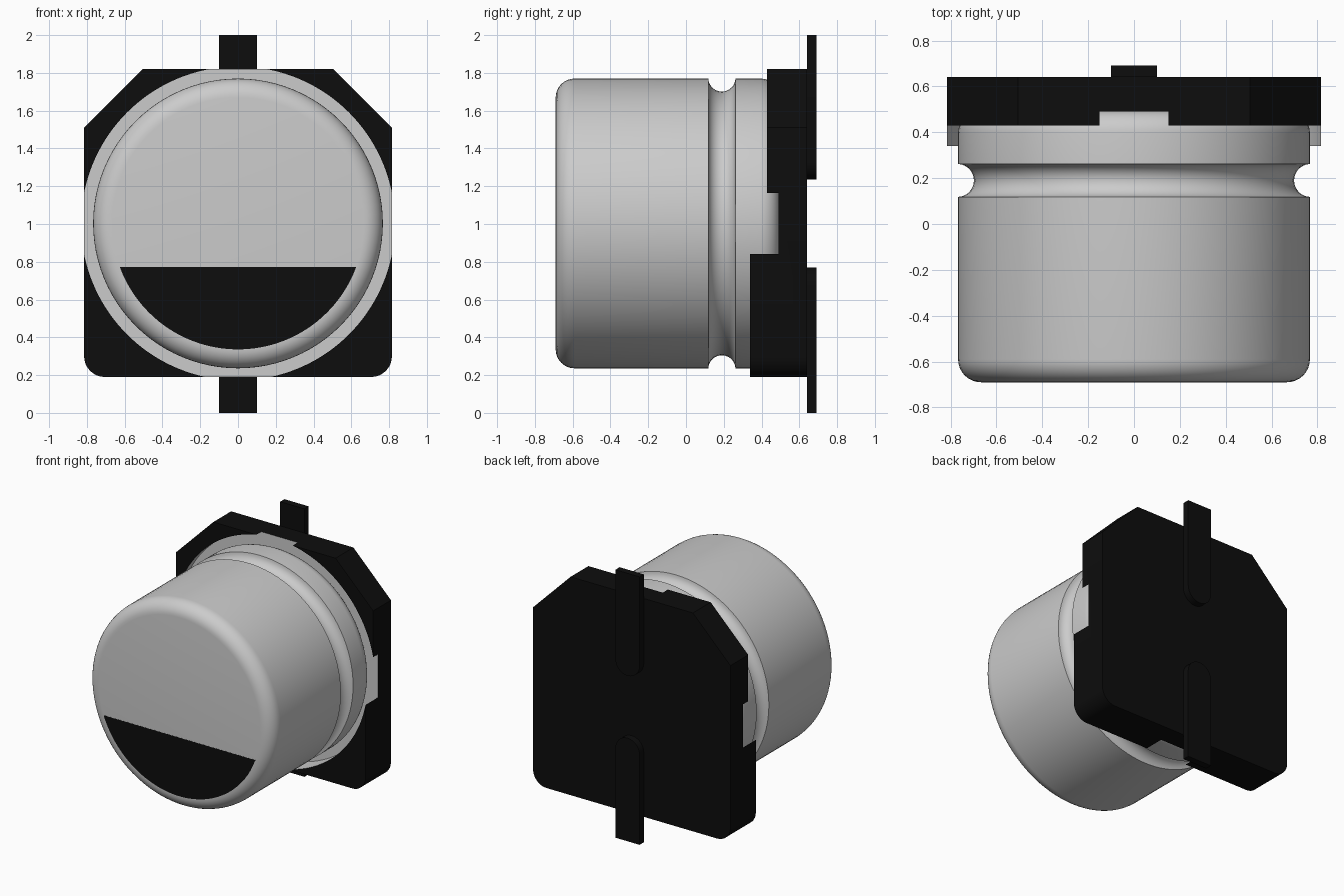
import bpy, bmesh, math
from mathutils import Vector

if "Cube" in bpy.data.objects:
    bpy.data.objects.remove(bpy.data.objects["Cube"])

CZ = 1.003      # height of the can axis
R = 0.767       # can radius


def material(name, rgb):
    m = bpy.data.materials.new(name)
    m.diffuse_color = (*rgb, 1)
    m.use_nodes = True
    m.node_tree.nodes["Principled BSDF"].inputs["Base Color"].default_value = m.diffuse_color
    return m


black = material("black_plastic", (0.004, 0.004, 0.004))
grey = material("plain_grey", (0.8, 0.8, 0.8))


def finish(name, bm, mat=None, angle=35):
    bmesh.ops.remove_doubles(bm, verts=bm.verts, dist=1e-5)
    bmesh.ops.recalc_face_normals(bm, faces=bm.faces)
    me = bpy.data.meshes.new(name)
    bm.to_mesh(me)
    bm.free()
    ob = bpy.data.objects.new(name, me)
    bpy.context.collection.objects.link(ob)
    if mat:
        me.materials.append(mat)
    smooth(ob, angle)
    return ob


def smooth(ob, angle=35):
    bpy.ops.object.select_all(action='DESELECT')
    bpy.context.view_layer.objects.active = ob
    ob.select_set(True)
    bpy.ops.object.shade_smooth_by_angle(angle=math.radians(angle))


def prism(name, outline, y0, y1, mat=None):
    """Extrude an (x, z) outline from y0 to y1."""
    bm = bmesh.new()
    f = bm.faces.new([bm.verts.new((x, y0, z)) for x, z in outline])
    ext = bmesh.ops.extrude_face_region(bm, geom=[f])['geom']
    bmesh.ops.translate(bm, vec=(0, y1 - y0, 0),
                        verts=[v for v in ext if isinstance(v, bmesh.types.BMVert)])
    return finish(name, bm, mat)


def arc(cx, cy, r, a0, a1, n):
    return [(cx + r * math.cos(math.radians(a0 + (a1 - a0) * i / n)),
             cy + r * math.sin(math.radians(a0 + (a1 - a0) * i / n)))
            for i in range(n + 1)]


# Can: (y, radius) profile with rounded ends and a crimp groove, turned about y
f = 0.1
profile = [(-0.69, 0)]
profile += arc(-0.69 + f, R - f, f, 180, 90, 8)
profile += arc(0.19, R + 0.003, 0.072, 182.4, 357.6, 14)
profile += arc(0.495 - f, R - f, f, 90, 0, 8)
profile += [(0.495, 0)]
bm = bmesh.new()
vs = [bm.verts.new((r, y, CZ)) for y, r in profile]
es = [bm.edges.new(p) for p in zip(vs, vs[1:])]
bmesh.ops.spin(bm, geom=vs + es, cent=(0, 0, CZ), axis=(0, 1, 0),
               angle=math.tau, steps=96)
finish("can", bm)

# Black polarity segment on the front face
rm = R - f
a = math.degrees(math.asin((CZ - 0.773) / rm))
prism("polarity_mark", arc(0, CZ, rm, 180 + a, 360 - a, 40), -0.691, -0.685, black)

# Base plate: chamfered at the top, rounded at the bottom
W, BOT, TOP, rc = 0.815, 0.19, 1.82, 0.11
outline = ([(W, 1.51), (0.505, TOP), (-0.505, TOP), (-W, 1.51)]
           + arc(-W + rc, BOT + rc, rc, 180, 270, 8)
           + arc(W - rc, BOT + rc, rc, 270, 360, 8))
base = prism("base", outline, 0.34, 0.64, black)
base.data.materials.append(grey)

# Cutters: step that lowers the upper walls, and the round grey recess
step = prism("step_cutter", [(-1, CZ), (1, CZ), (1, 2.1), (-1, 2.1)], 0.2, 0.43, black)
recess = prism("recess_cutter", arc(0, CZ, 0.831, 0, 357.5, 143), 0.1, 0.49, grey)
for cutter in (step, recess):
    cutter.hide_render = True
    mod = base.modifiers.new(cutter.name, 'BOOLEAN')
    mod.operation = 'DIFFERENCE'
    mod.solver = 'EXACT'
    mod.material_mode = 'TRANSFER'
    mod.object = cutter
    bpy.context.view_layer.objects.active = base
    bpy.ops.object.modifier_apply(modifier=mod.name)
    bpy.data.objects.remove(cutter)
smooth(base, 30)

# Leads on the back, rounded at their inner ends
prism("lower_lead", [(-0.1, 0), (0.1, 0)] + arc(0, 0.67, 0.1, 0, 180, 16), 0.64, 0.69, black)
prism("upper_lead", [(0.1, 2), (-0.1, 2)] + arc(0, 1.335, 0.1, 180, 360, 16), 0.64, 0.69, black)
